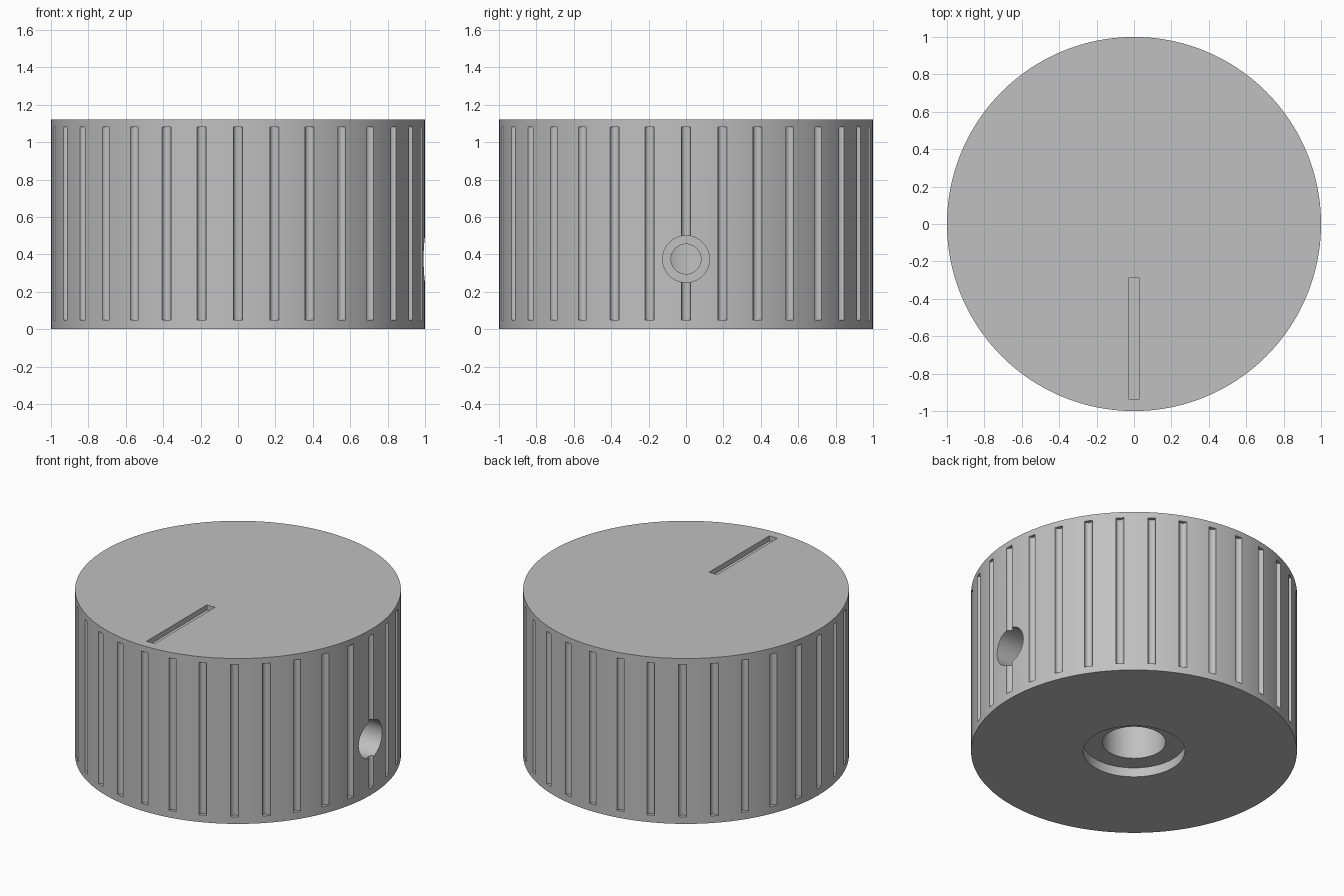
import bpy, bmesh, math
from mathutils import Matrix, Vector

if "Cube" in bpy.data.objects:
    bpy.data.objects.remove(bpy.data.objects["Cube"], do_unlink=True)

HEIGHT = 1.12
HOLE_Z = 0.375

grey = bpy.data.materials.new("matte_grey")
grey.use_nodes = True
colour = (0.53, 0.53, 0.53, 1)
grey.diffuse_color = colour
grey.node_tree.nodes["Principled BSDF"].inputs["Base Color"].default_value = colour


def finish(bm, name):
    bmesh.ops.recalc_face_normals(bm, faces=bm.faces)
    mesh = bpy.data.meshes.new(name)
    bm.to_mesh(mesh)
    bm.free()
    mesh.materials.append(grey)
    obj = bpy.data.objects.new(name, mesh)
    bpy.context.collection.objects.link(obj)
    return obj


def add_rod(bm, radius, start, end, segments):
    """Closed cylinder between two points."""
    a, b = Vector(start), Vector(end)
    turn = (b - a).to_track_quat("Z", "Y").to_matrix().to_4x4()
    bmesh.ops.create_cone(bm, cap_ends=True, segments=segments,
                          radius1=radius, radius2=radius, depth=(b - a).length,
                          matrix=Matrix.Translation((a + b) / 2) @ turn)


def rod(name, radius, start, end, segments=64):
    bm = bmesh.new()
    add_rod(bm, radius, start, end, segments)
    return finish(bm, name)


# Knob body
knob = rod("knob_body", 1, (0, 0, 0), (0, 0, HEIGHT), 160)
cutters = []

# Round grip grooves around the side
bm = bmesh.new()
for i in range(32):
    a = i * math.tau / 32
    x, y = math.cos(a), math.sin(a)
    add_rod(bm, 0.025, (x, y, 0.048), (x, y, 1.08), 16)
cutters.append(finish(bm, "groove_cutter"))

# Pointer slot in the top
bm = bmesh.new()
bmesh.ops.create_cube(bm, size=1, matrix=Matrix.Translation((0, -0.6125, HEIGHT))
                      @ Matrix.Diagonal((0.06, 0.645, 0.07, 1)))
cutters.append(finish(bm, "pointer_cutter"))

# Shaft bore with a shallow recess underneath
cutters.append(rod("recess_cutter", 0.3125, (0, 0, -0.1), (0, 0, 0.063)))
cutters.append(rod("bore_cutter", 0.194, (0, 0, -0.1), (0, 0, 0.75)))

# Stepped set screw hole on the left side
cutters.append(rod("screw_head_cutter", 0.125, (0.5, 0, HOLE_Z), (1.2, 0, HOLE_Z)))
cutters.append(rod("screw_cutter", 0.08, (0.05, 0, HOLE_Z), (1.2, 0, HOLE_Z), 48))

for cutter in cutters:
    cutter.hide_render = True
    mod = knob.modifiers.new(cutter.name, "BOOLEAN")
    mod.operation = "DIFFERENCE"
    mod.solver = "EXACT"
    mod.object = cutter

# Bake the cuts and drop the cutters
bpy.context.view_layer.update()
graph = bpy.context.evaluated_depsgraph_get()
carved = bpy.data.meshes.new_from_object(knob.evaluated_get(graph))
knob.modifiers.clear()
knob.data = carved
carved.materials.clear()
carved.materials.append(grey)
for poly in carved.polygons:
    poly.material_index = 0
for cutter in cutters:
    bpy.data.objects.remove(cutter, do_unlink=True)

# Smooth curves, crisp rims
bpy.ops.object.select_all(action="DESELECT")
knob.select_set(True)
bpy.context.view_layer.objects.active = knob
bpy.ops.object.shade_smooth_by_angle(angle=math.radians(30))
